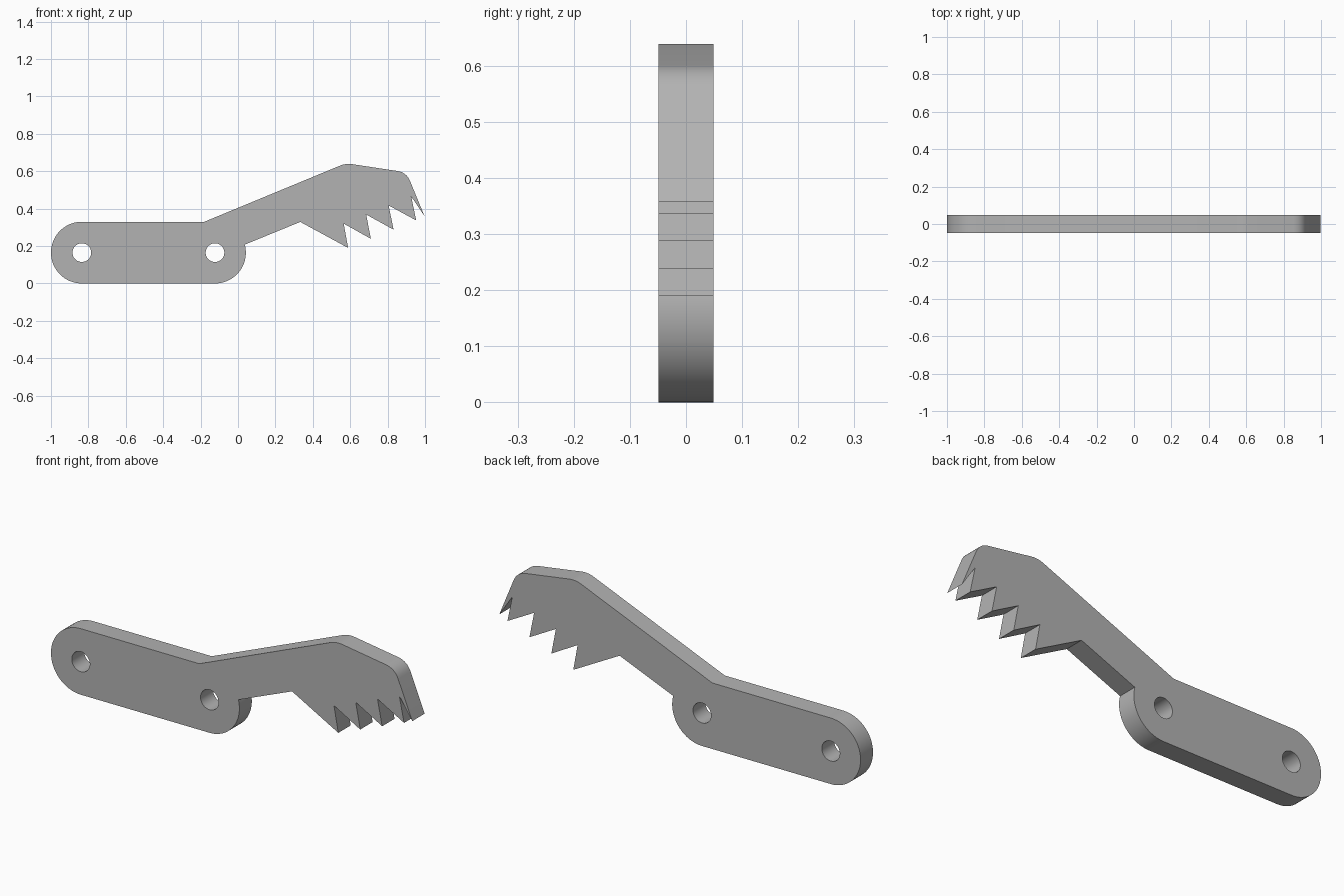
import bpy
import bmesh
from math import cos, sin, pi, radians
from mathutils import Vector

cube = bpy.data.objects.get("Cube")
if cube:
    bpy.data.objects.remove(cube, do_unlink=True)

RADIUS = 0.165
LEFT_PIVOT, RIGHT_PIVOT = (-0.835, RADIUS), (-0.123, RADIUS)
HOLE = 0.05
THICK = 0.098


def arc(centre, radius, start, end, steps):
    angles = [radians(start + (end - start) * i / steps) for i in range(steps + 1)]
    return [(centre[0] + radius * cos(a), centre[1] + radius * sin(a)) for a in angles]


def rounded(before, corner, after, cut, steps=8):
    """Round a corner, starting and ending at distance cut from it."""
    c = Vector(corner)
    p = c + (Vector(before) - c).normalized() * cut
    q = c + (Vector(after) - c).normalized() * cut
    ts = [i / steps for i in range(steps + 1)]
    return [tuple(p * (1 - t) ** 2 + c * 2 * t * (1 - t) + q * t * t) for t in ts]


# Outline: rounded handle, bent arm, hooked tip, row of teeth
bend, peak, brow, tip = (-0.18, 0.33), (0.577, 0.643), (0.901, 0.594), (0.998, 0.358)
outline = arc(LEFT_PIVOT, RADIUS, 270, 90, 32)
outline.append(bend)
outline += rounded(bend, peak, brow, 0.035)
outline += rounded(peak, brow, tip, 0.05)
outline.append(tip)
for i in reversed(range(4)):
    outline.append((0.565 + 0.1203 * i, 0.32 + 0.0485 * i))
    outline.append((0.589 + 0.1213 * i, 0.19 + 0.049 * i))
outline.append((0.333, 0.329))
outline += arc(RIGHT_PIVOT, RADIUS, 15, -90, 24)

# Flat filled curve with pivot holes, extruded to the plate thickness
curve = bpy.data.curves.new("toothed_lever", "CURVE")
curve.dimensions = "2D"
curve.fill_mode = "BOTH"
curve.extrude = THICK / 2
holes = [arc(p, HOLE, 0, 350.0, 35) for p in (LEFT_PIVOT, RIGHT_PIVOT)]
for loop in [outline] + holes:
    spline = curve.splines.new("POLY")
    spline.points.add(len(loop) - 1)
    for point, (x, z) in zip(spline.points, loop):
        point.co = (x, z, 0, 1)
    spline.use_cyclic_u = True

lever = bpy.data.objects.new("toothed_lever", curve)
bpy.context.collection.objects.link(lever)
lever.rotation_euler = (pi / 2, 0, 0)

bpy.ops.object.select_all(action="DESELECT")
lever.select_set(True)
bpy.context.view_layer.objects.active = lever
bpy.ops.object.convert(target="MESH")
bpy.ops.object.transform_apply(location=False, rotation=True, scale=False)

# Weld the caps to the rim
bm = bmesh.new()
bm.from_mesh(lever.data)
bmesh.ops.remove_doubles(bm, verts=bm.verts, dist=0.0005)
bmesh.ops.recalc_face_normals(bm, faces=bm.faces)
bm.to_mesh(lever.data)
bm.free()

# Plain grey metal
grey = bpy.data.materials.new("plain grey")
grey.use_nodes = True
colour = (0.45, 0.45, 0.45, 1)
grey.diffuse_color = colour
grey.node_tree.nodes["Principled BSDF"].inputs["Base Color"].default_value = colour
lever.data.materials.clear()
lever.data.materials.append(grey)
bpy.ops.object.shade_smooth_by_angle(angle=radians(30))
